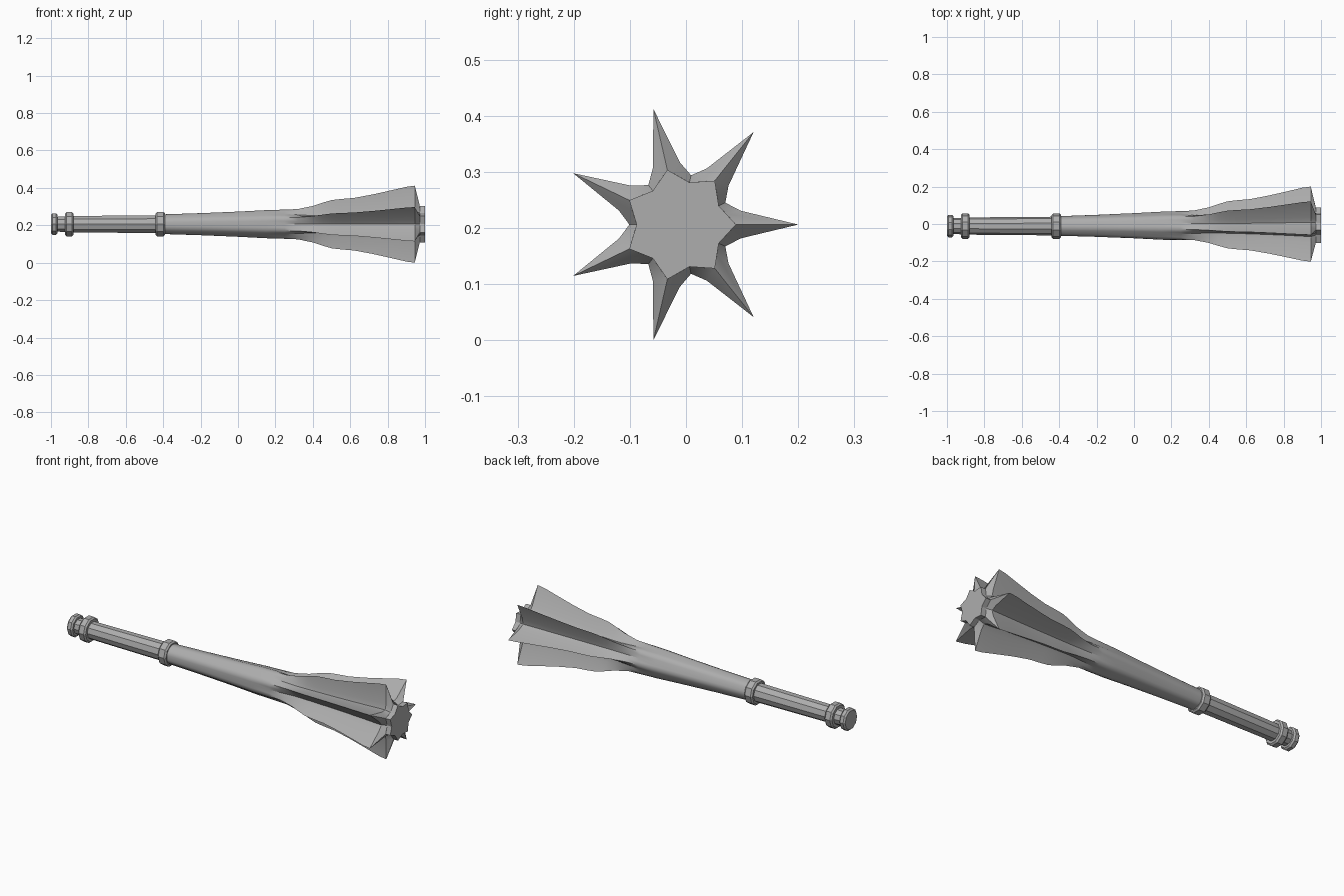
import bpy, bmesh, math

cube = bpy.data.objects.get("Cube")
if cube:
    bpy.data.objects.remove(cube, do_unlink=True)

POINTS = 7
AXIS_Y, AXIS_Z = -0.011, 0.206

steel = bpy.data.materials.new("grey steel")
steel.use_nodes = True
color = (0.42, 0.42, 0.42, 1)
steel.diffuse_color = color
steel.node_tree.nodes["Principled BSDF"].inputs["Base Color"].default_value = color


def loft(name, stations, sides, smooth=30):
    """Skin rings along x; each station is x plus a radius pattern repeated around."""
    bm = bmesh.new()
    rings = []
    for x, *radii in stations:
        ring = []
        for i in range(sides):
            a = 2 * math.pi * i / sides
            r = radii[i % len(radii)]
            ring.append(bm.verts.new((x, AXIS_Y + r * math.cos(a), AXIS_Z + r * math.sin(a))))
        rings.append(ring)
    for low, high in zip(rings, rings[1:]):
        for i in range(sides):
            j = (i + 1) % sides
            bm.faces.new((low[i], low[j], high[j], high[i]))
    bm.faces.new(rings[0])
    bm.faces.new(rings[-1])
    bmesh.ops.recalc_face_normals(bm, faces=bm.faces)
    mesh = bpy.data.meshes.new(name)
    bm.to_mesh(mesh)
    bm.free()
    mesh.materials.append(steel)
    obj = bpy.data.objects.new(name, mesh)
    bpy.context.collection.objects.link(obj)
    bpy.ops.object.select_all(action='DESELECT')
    obj.select_set(True)
    bpy.context.view_layer.objects.active = obj
    bpy.ops.object.shade_smooth_by_angle(angle=math.radians(smooth))
    return obj


def collar(name, start, end, radius, core):
    """Ring with chamfered rims."""
    c = 0.008
    loft(name, [(start, core), (start, radius - c), (start + c, radius),
                (end - c, radius), (end, radius - c), (end, core)], 10, 20)


# Grip and its rings
loft("grip", [(-0.99, 0.04), (-0.9, 0.046), (-0.42, 0.05), (-0.38, 0.05)], 10, 20)
collar("pommel", -1.0, -0.965, 0.06, 0.03)
collar("lower_ring", -0.925, -0.88, 0.068, 0.04)
collar("upper_ring", -0.44, -0.39, 0.068, 0.04)

# Shaft swelling into seven flanges: radius at ridge, flank, valley
shape = [
    (-0.42, 0.052, 0.052, 0.051),
    (-0.2, 0.06, 0.059, 0.057),
    (0.0, 0.069, 0.067, 0.064),
    (0.15, 0.077, 0.075, 0.071),
    (0.25, 0.08, 0.077, 0.071),
    (0.32, 0.083, 0.073, 0.064),
    (0.4, 0.1, 0.07, 0.059),
    (0.45, 0.117, 0.073, 0.06),
    (0.5, 0.132, 0.077, 0.062),
    (0.55, 0.138, 0.08, 0.064),
    (0.62, 0.144, 0.084, 0.067),
    (0.72, 0.163, 0.091, 0.073),
    (0.82, 0.186, 0.1, 0.08),
    (0.9, 0.205, 0.108, 0.087),
    (0.945, 0.211, 0.111, 0.09),
    (0.972, 0.1, 0.085, 0.077),
]
loft("flanged_head", [(x, ridge, flank, valley, flank) for x, ridge, flank, valley in shape],
     POINTS * 4)

# Star plate closing the head
loft("star_cap", [(0.96, 0.1, 0.077), (1.0, 0.1, 0.077)], POINTS * 2)
